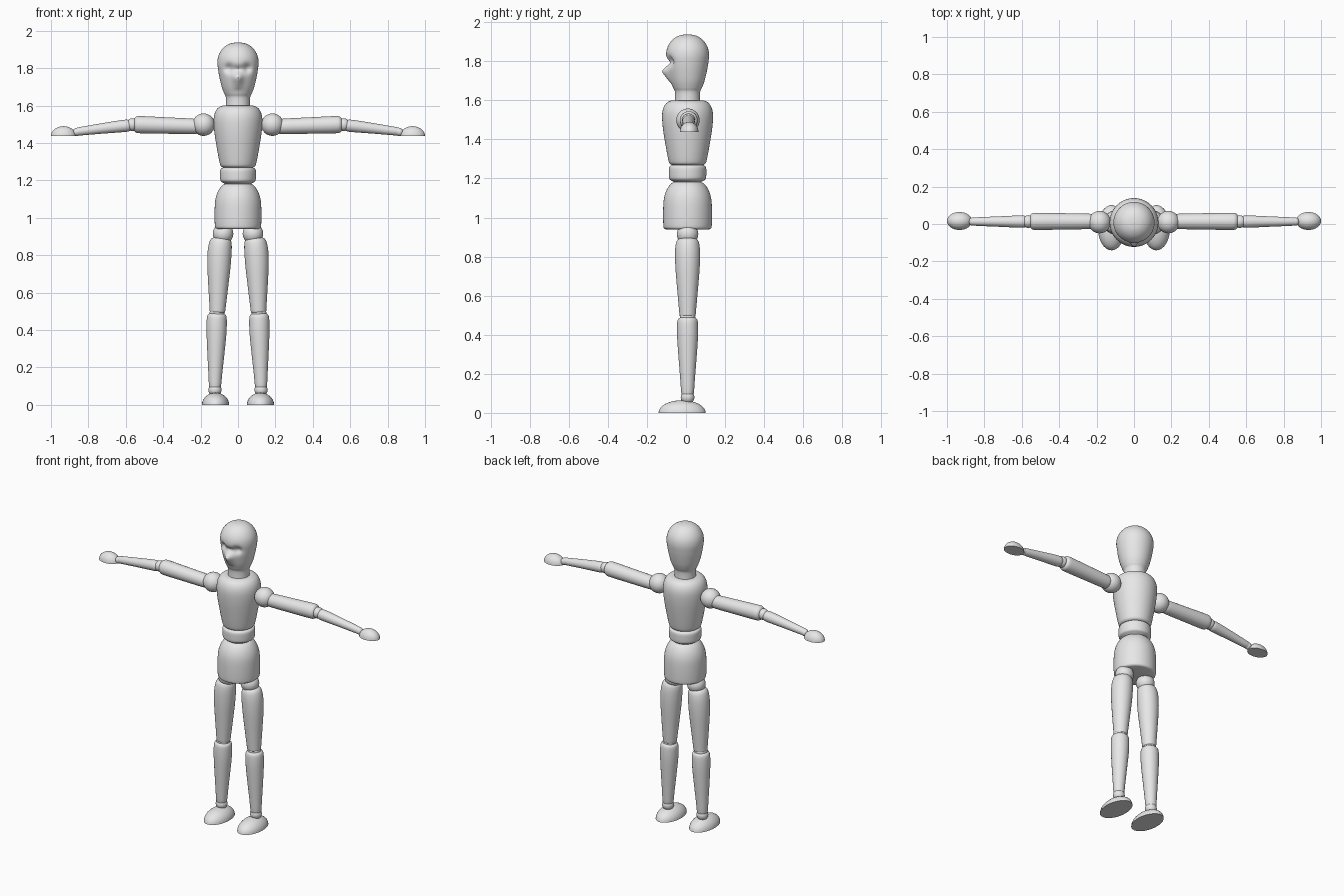
import bpy, bmesh, math
from mathutils import Vector

if "Cube" in bpy.data.objects:
    bpy.data.objects.remove(bpy.data.objects["Cube"])

grey = bpy.data.materials.new("plain_grey")
grey.diffuse_color = (0.8, 0.8, 0.8, 1)
grey.use_nodes = True
grey.node_tree.nodes["Principled BSDF"].inputs["Base Color"].default_value = grey.diffuse_color
CY = 0.008  # depth of the body axis


def finish(name, bm):
    bmesh.ops.recalc_face_normals(bm, faces=bm.faces)
    mesh = bpy.data.meshes.new(name)
    bm.to_mesh(mesh)
    bm.free()
    mesh.materials.append(grey)
    ob = bpy.data.objects.new(name, mesh)
    bpy.context.collection.objects.link(ob)
    bpy.ops.object.select_all(action='DESELECT')
    ob.select_set(True)
    bpy.context.view_layer.objects.active = ob
    bpy.ops.object.shade_smooth_by_angle(angle=math.radians(40))
    return ob


def spline(pts, n):
    """Catmull-Rom resampling of a list of vectors."""
    out = []
    for i in range(len(pts) - 1):
        a, b, c, d = (pts[max(i - 1, 0)], pts[i], pts[i + 1],
                      pts[min(i + 2, len(pts) - 1)])
        for k in range(n):
            t = k / n
            out.append(0.5 * (2 * b + (c - a) * t + (2 * a - 5 * b + 4 * c - d) * t * t
                              + (3 * b - a - 3 * c + d) * t ** 3))
    return out + [pts[-1]]


def turned(name, pts, seg=32, n=3, shape=None):
    """Lathe-turned part: each point is (x, y, z, radius)."""
    pts = spline([Vector(p) for p in pts], n)
    axis = (pts[-1].xyz - pts[0].xyz).normalized()
    u = axis.cross(Vector((0, 1, 0))).normalized()
    v = axis.cross(u)
    bm = bmesh.new()
    rings = []
    for p in pts:
        r = max(p.w, 0.001)
        rings.append([bm.verts.new(p.xyz + r * (u * math.cos(a) + v * math.sin(a)))
                      for a in (2 * math.pi * k / seg for k in range(seg))])
    for r0, r1 in zip(rings, rings[1:]):
        for k in range(seg):
            j = (k + 1) % seg
            bm.faces.new((r0[k], r0[j], r1[j], r1[k]))
    bm.faces.new(rings[0])
    bm.faces.new(rings[-1])
    if shape:
        for vert in bm.verts:
            shape(vert)
    return finish(name, bm)


def upright(name, profile, **kw):
    return turned(name, [(0, CY, z, r) for z, r in profile], **kw)


def ball(name, loc, r):
    bm = bmesh.new()
    bmesh.ops.create_uvsphere(bm, u_segments=32, v_segments=16, radius=r)
    bmesh.ops.translate(bm, verts=bm.verts, vec=loc)
    return finish(name, bm)


def dome(name, loc, size):
    """Half ellipsoid with a flat underside."""
    bm = bmesh.new()
    bmesh.ops.create_uvsphere(bm, u_segments=32, v_segments=16, radius=1)
    bmesh.ops.bisect_plane(bm, geom=bm.verts[:] + bm.edges[:] + bm.faces[:], dist=1e-5,
                           plane_co=(0, 0, 0), plane_no=(0, 0, -1), clear_outer=True)
    bmesh.ops.holes_fill(bm, edges=[e for e in bm.edges if e.is_boundary])
    bmesh.ops.scale(bm, verts=bm.verts, vec=size)
    bmesh.ops.translate(bm, verts=bm.verts, vec=loc)
    return finish(name, bm)


def bump(x, z, cx, cz, wx, wz):
    return math.exp(-((x - cx) / wx) ** 2 - ((z - cz) / wz) ** 2)


def face_relief(v):
    """Carve the eye sockets and bridge, raise the nose."""
    if v.co.y > 0:
        return
    x, z = v.co.x, v.co.z
    d = 0.024 * (bump(x, z, 0.05, 1.80, 0.022, 0.024) + bump(x, z, -0.05, 1.80, 0.022, 0.024))
    d += 0.020 * bump(x, z, 0, 1.79, 0.03, 0.022)
    # nose: ramps out to the tip, then back to the lip
    tip = 1.747
    ramp = max(0, 1 - (z - tip) / 0.05) if z > tip else max(0, 1 - (tip - z) / 0.065)
    d -= 0.034 * ramp * math.exp(-(x / 0.024) ** 2)
    v.co.y += d


# Head and neck in one piece
upright("head", [(1.58, .066), (1.61, .064), (1.645, .065), (1.665, .074), (1.70, .087),
                 (1.75, .099), (1.79, .106), (1.83, .110), (1.865, .105), (1.895, .090),
                 (1.918, .068), (1.933, .038), (1.938, .001)],
        seg=72, n=5, shape=face_relief)

# Trunk
upright("chest", [(1.268, .078), (1.275, .090), (1.29, .097), (1.35, .109), (1.44, .124),
                  (1.50, .130), (1.54, .129), (1.57, .120), (1.59, .104), (1.60, .082)], seg=48)
upright("waist", [(1.16, .066), (1.18, .069), (1.19, .084), (1.20, .094), (1.23, .096),
                  (1.255, .095), (1.265, .088), (1.27, .072)], seg=48)
upright("hips", [(.94, .112), (.945, .120), (.96, .124), (1.03, .125), (1.09, .122),
                 (1.13, .112), (1.16, .096), (1.178, .078), (1.183, .060)], seg=48)

for s, side in ((-1, "left"), (1, "right")):
    # Leg
    ball(f"{side}_hip_joint", (s * .080, CY, .915), .055)
    turned(f"{side}_thigh", [(s * x, CY, z, r) for x, z, r in (
        (.110, .490, .030), (.110, .497, .040), (.109, .52, .043), (.106, .62, .052),
        (.102, .74, .062), (.098, .82, .064), (.094, .865, .060), (.092, .885, .052),
        (.091, .893, .040))])
    turned(f"{side}_shin", [(s * x, CY, z, r) for x, z, r in (
        (.123, .085, .026), (.123, .10, .032), (.121, .18, .038), (.118, .28, .046),
        (.115, .38, .053), (.114, .44, .054), (.113, .475, .051), (.113, .487, .040))])
    ball(f"{side}_knee_joint", (s * .112, CY, .488), .040)
    ball(f"{side}_ankle_joint", (s * .123, CY, .080), .035)
    dome(f"{side}_foot", (s * .120, -.020, 0), (.073, .121, .065))

    # Arm
    ball(f"{side}_shoulder_joint", (s * .184, .010, 1.498), .060)
    turned(f"{side}_upper_arm", [(s * x, .014, z, r) for x, z, r in (
        (.215, 1.488, .036), (.24, 1.489, .041), (.40, 1.494, .044), (.52, 1.498, .046),
        (.545, 1.499, .042), (.555, 1.499, .032))])
    ball(f"{side}_elbow_joint", (s * .565, .013, 1.498), .034)
    turned(f"{side}_forearm", [(s * x, .013, z, r) for x, z, r in (
        (.575, 1.495, .026), (.59, 1.493, .032), (.63, 1.489, .032), (.74, 1.476, .027),
        (.85, 1.462, .022), (.862, 1.461, .017))])
    ball(f"{side}_wrist_joint", (s * .862, .013, 1.459), .022)
    dome(f"{side}_hand", (s * .933, .016, 1.437), (.067, .048, .053))
